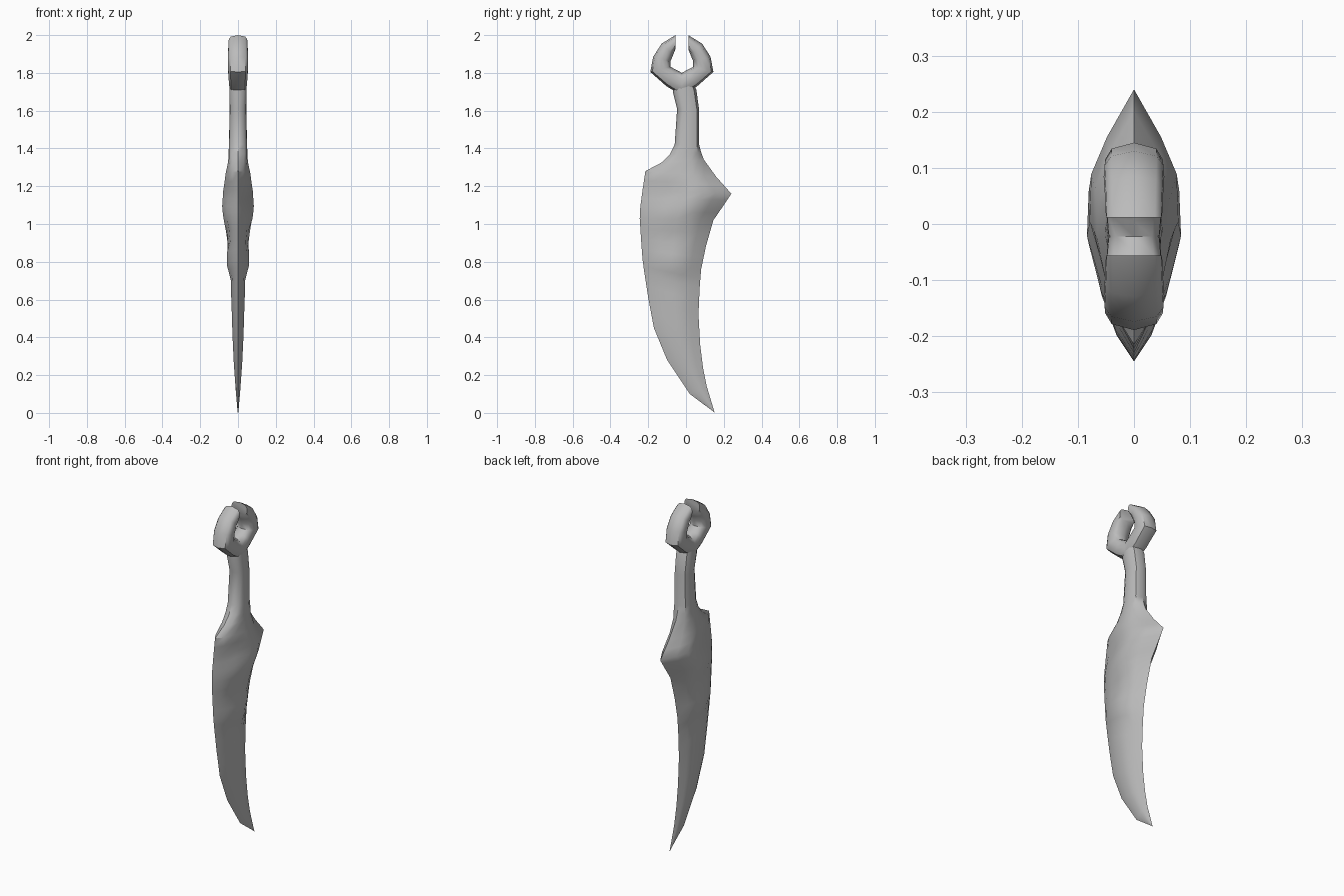
import bpy, bmesh, math

cube = bpy.data.objects.get("Cube")
if cube:
    bpy.data.objects.remove(cube)

grey = bpy.data.materials.new("plain grey")
grey.use_nodes = True
colour = (0.5, 0.5, 0.5, 1)
grey.diffuse_color = colour
grey.node_tree.nodes["Principled BSDF"].inputs["Base Color"].default_value = colour

# Half cross-sections: (fraction from one edge to the other, share of half thickness)
BLADE = [(0, 0), (.12, .4), (.3, .75), (.5, 1), (.68, .95), (.82, .6), (1, 0)]
ROUND = [(0, 0), (.1, .7), (.28, .97), (.5, 1), (.72, .97), (.9, .75), (1, 0)]

# Hollows pressed into both blade faces: (y, z, radius, depth)
HOLLOWS = [(-.11, 1.16, .07, .014), (-.07, .94, .06, .016), (-.03, .70, .06, .008)]


def section(row):
    """Closed ring between two edge points, mirrored in x."""
    (ya, za), (yb, zb), half, roundness = row
    side = []
    for (tb, wb), (tr, wr) in zip(BLADE, ROUND):
        t = tb + (tr - tb) * roundness
        y, z = ya + (yb - ya) * t, za + (zb - za) * t
        x = half * (wb + (wr - wb) * roundness)
        if roundness < .5 and x > 0:
            dent = sum(d * math.exp(-((y - hy) ** 2 + (z - hz) ** 2) / r ** 2)
                       for hy, hz, r, d in HOLLOWS)
            x = max(x - dent, x * .5)
        side.append((x, y, z))
    return side + [(-x, y, z) for x, y, z in side[-2:0:-1]]


def loft(name, rows):
    bm = bmesh.new()
    rings = [[bm.verts.new(p) for p in section(r)] for r in rows]
    n = len(rings[0])
    for a, b in zip(rings, rings[1:]):
        for i in range(n):
            j = (i + 1) % n
            bm.faces.new((a[i], a[j], b[j], b[i]))
    bm.faces.new(rings[0])
    bm.faces.new(rings[-1])
    bmesh.ops.recalc_face_normals(bm, faces=bm.faces)
    mesh = bpy.data.meshes.new(name)
    bm.to_mesh(mesh)
    bm.free()
    mesh.materials.append(grey)
    ob = bpy.data.objects.new(name, mesh)
    bpy.context.collection.objects.link(ob)
    bpy.ops.object.select_all(action="DESELECT")
    ob.select_set(True)
    bpy.context.view_layer.objects.active = ob
    bpy.ops.object.shade_smooth_by_angle(angle=math.radians(42))
    return ob


def midway(a, b):
    mix = lambda p, q: tuple((u + v) / 2 for u, v in zip(p, q))
    return (mix(a[0], b[0]), mix(a[1], b[1]), (a[2] + b[2]) / 2, (a[3] + b[3]) / 2)


# Blade and grip: front edge, back edge, half thickness, roundness
rows = [
    ((.148, .005), (.152, 0), .002, 0),
    ((.02, .10), (.11, .14), .012, 0),
    ((-.10, .28), (.09, .24), .022, 0),
    ((-.17, .45), (.075, .36), .029, 0),
    ((-.20, .61), (.066, .52), .034, 0),
    ((-.22, .74), (.072, .66), .042, 0),
    ((-.23, .81), (.08, .76), .06, 0),
    ((-.238, .92), (.105, .88), .06, 0),
    ((-.245, 1.03), (.145, 1.02), .078, 0),
    ((-.242, 1.09), (.20, 1.10), .085, 0),
    ((-.23, 1.18), (.24, 1.16), .08, 0),
    ((-.215, 1.28), (.16, 1.25), .066, .1),
    ((-.13, 1.325), (.095, 1.34), .052, .6),
    ((-.085, 1.37), (.08, 1.38), .05, .9),
    ((-.06, 1.42), (.07, 1.42), .048, 1),
    ((-.047, 1.61), (.07, 1.60), .044, 1),
    ((-.07, 1.70), (.055, 1.71), .046, 1),
    ((-.06, 1.77), (.03, 1.77), .044, 1),
]
fine = [rows[0]]
for a, b in zip(rows, rows[1:]):
    fine += [midway(a, b), b] if b[1][1] < 1.3 else [b]
loft("blade_and_grip", fine)

# Open crescent pommel: inner edge, outer edge, half thickness; mirrored about its axis
AXIS = -.022
half = [
    ((.012, 1.925), (.012, 2.0), .05, 1),
    ((.024, 1.895), (.085, 1.955), .052, 1),
    ((.038, 1.862), (.13, 1.885), .054, 1),
    ((.038, 1.832), (.145, 1.805), .053, 1),
    ((.005, 1.815), (.06, 1.73), .05, 1),
]
flip = lambda p: (2 * AXIS - p[0], p[1])
bottom = [((AXIS, 1.80), (AXIS, 1.68), .046, 1)]
other = [(flip(a), flip(b), w, r) for a, b, w, r in reversed(half)]
loft("crescent_pommel", half + bottom + other)
